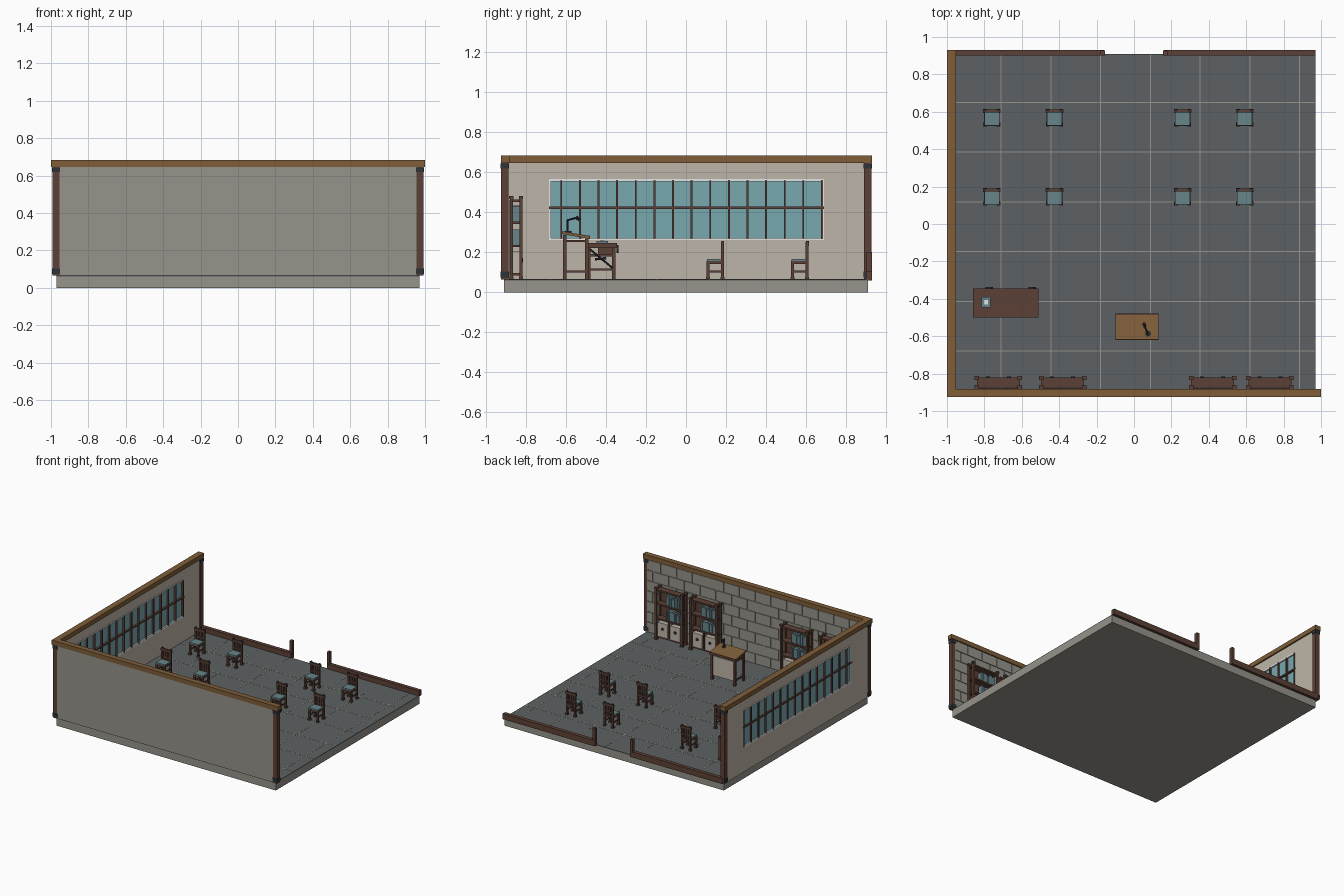
import bpy, bmesh, math, random
from mathutils import Vector, Matrix

if "Cube" in bpy.data.objects:
    bpy.data.objects.remove(bpy.data.objects["Cube"])

random.seed(3)


def lin(c):
    c /= 255
    return c / 12.92 if c <= 0.04045 else ((c + 0.055) / 1.055) ** 2.4


def material(name, r, g, b):
    m = bpy.data.materials.new(name)
    m.diffuse_color = (lin(r), lin(g), lin(b), 1)
    m.use_nodes = True
    m.node_tree.nodes["Principled BSDF"].inputs["Base Color"].default_value = m.diffuse_color
    return m


WOOD = material("dark red wood", 92, 64, 54)
TAN = material("tan wood", 126, 94, 57)
FLOOR = material("slate floor", 92, 97, 99)
STONE = material("grey stone", 150, 147, 138)
PLASTER = material("beige plaster", 190, 181, 168)
GLASS = material("window teal", 120, 168, 175)
CLOTH = material("muted teal", 103, 133, 137)
METAL = material("dark metal", 46, 52, 56)
WHITE = material("white trim", 236, 238, 238)


def add_box(bm, x0, x1, y0, y1, z0, z1):
    m = Matrix.Translation(((x0 + x1) / 2, (y0 + y1) / 2, (z0 + z1) / 2)) @ \
        Matrix.Diagonal((x1 - x0, y1 - y0, z1 - z0, 1))
    bmesh.ops.create_cube(bm, size=1, matrix=m)


def add_rod(bm, a, b, r, sides=8):
    a, b = Vector(a), Vector(b)
    d = b - a
    m = Matrix.Translation((a + b) / 2) @ d.to_track_quat('Z', 'Y').to_matrix().to_4x4()
    bmesh.ops.create_cone(bm, cap_ends=True, segments=sides, radius1=r, radius2=r,
                          depth=d.length, matrix=m)


def make(name, mat, boxes=(), rods=(), loc=(0, 0, 0)):
    bm = bmesh.new()
    for b in boxes:
        add_box(bm, *b)
    for r in rods:
        add_rod(bm, *r)
    me = bpy.data.meshes.new(name)
    bm.to_mesh(me)
    bm.free()
    me.materials.append(mat)
    ob = bpy.data.objects.new(name, me)
    ob.location = loc
    bpy.context.collection.objects.link(ob)
    return ob


def repeat(ob, places):
    for p in places:
        c = ob.copy()
        c.location = p
        bpy.context.collection.objects.link(c)


F = 0.065  # floor level

# base slab, floor and tile joints
make("base_slab", STONE, [(-.97, .97, -.908, .908, 0, .06)])
make("floor", FLOOR, [(-.97, .97, -.908, .908, .06, F)])
joints = [(-.71 + i * .266 - .0025, -.71 + i * .266 + .0025, -.9, .905, F, F + .001) for i in range(7)]
joints += [(-.96, .968, -.68 + i * .266 - .0025, -.68 + i * .266 + .0025, F, F + .001) for i in range(6)]
make("floor_joints", STONE, joints)

# front wall with stone blocks on its inner face
make("front_wall", STONE, [(-.97, .97, -.92, -.892, F, .65)])
blocks, rows, w = [], 7, .139
h = (.645 - F) / rows
for r in range(rows):
    for c in range(-1, 14):
        x0 = max(-.965, -.965 + (c + .5 * (r % 2)) * w)
        x1 = min(.968, -.965 + (c + 1 + .5 * (r % 2)) * w)
        if x1 - x0 > .02:
            blocks.append((x0 + .003, x1 - .003, -.893, -.886, F + r * h + .003, F + (r + 1) * h - .003))
make("wall_blocks", STONE, blocks)

# left wall around the window opening
Y0, Y1, Z0, Z1 = -.685, .69, .26, .565
X0, X1 = -.987, -.963
make("left_wall", PLASTER, [(X0, X1, -.9, .9, F, Z0), (X0, X1, -.9, .9, Z1, .65),
                            (X0, X1, -.9, Y0, Z0, Z1), (X0, X1, Y1, .9, Z0, Z1)])
t = .012
make("window_frame", WHITE, [(X0 - .002, X1 + .003, Y0, Y1, Z0, Z0 + t), (X0 - .002, X1 + .003, Y0, Y1, Z1 - t, Z1),
                             (X0 - .002, X1 + .003, Y0, Y0 + t, Z0 + t, Z1 - t),
                             (X0 - .002, X1 + .003, Y1 - t, Y1, Z0 + t, Z1 - t)])
make("window_glass", GLASS, [(-.979, -.971, Y0 + t, Y1 - t, Z0 + t, Z1 - t)])
bars = [(X0 - .003, X1 + .006, -.623 + i * .093 - .0045, -.623 + i * .093 + .0045, Z0 + .005, Z1 - .005)
        for i in range(15)]
bars.append((X0 - .004, X1 + .008, Y0, Y1, .417, .428))
make("window_bars", WOOD, bars)

# corner posts with metal bands, tan top beams
corners = [(-.973, -.905), (.973, -.905), (-.973, .908)]
make("corner_posts", WOOD, [(x - .018, x + .018, y - .018, y + .018, F, .65) for x, y in corners])
make("post_bands", METAL, [(x - .021, x + .021, y - .021, y + .021, a, b)
                           for x, y in corners for a, b in ((.075, .103), (.618, .643))])
make("top_beams", TAN, [(-1, 1, -.925, -.882, .646, .682), (-1, -.952, -.882, .93, .646, .682)])

# low back wall with gate posts
make("low_wall", WOOD, [(s * .16 if s > 0 else -.97, .97 if s > 0 else -.16, .9, .93, .06, .105) for s in (-1, 1)])
make("gate_posts", WOOD, [(s * .167 - .011, s * .167 + .011, .902, .928, .06, .2) for s in (-1, 1)])

# chairs
chair = [(sx * .036 - .007, sx * .036 + .007, -.042, -.028, F, .15) for sx in (-1, 1)]
chair += [(sx * .036 - .007, sx * .036 + .007, .03, .044, F, .25) for sx in (-1, 1)]
chair += [(sx * .036 - .01, sx * .036 + .01, y - .01, y + .01, F, F + .012) for sx in (-1, 1) for y in (-.035, .037)]
chair += [(sx * .036 - .004, sx * .036 + .004, -.03, .035, .1, .11) for sx in (-1, 1)]
chair += [(-.042, .042, -.042, .042, .142, .155), (-.047, .047, .03, .046, .232, .25), (-.036, .036, .033, .041, .18, .19)]
chair += [(x - .005, x + .005, .034, .04, .155, .235) for x in (-.017, 0, .017)]
places = [(x, y, 0) for x in (-.76, -.425, .26, .592) for y in (.567, .145)]
for ob in (make("chair_frame", WOOD, chair),
           make("chair_cushion", CLOTH, [(-.04, .04, -.041, .031, .155, .165)]),
           make("chair_knobs", METAL, [(x - .006, x + .006, .032, .046, .25, .257) for x in (-.036, .036)])):
    ob.location = places[0]
    repeat(ob, places[1:])

# bookshelves against the front wall
shelf = [(sx * .115 - .008, sx * .115 + .008, y - .008, y + .008, F, .475) for sx in (-1, 1) for y in (-.872, -.824)]
shelf += [(sx * .115 - .012, sx * .115 + .012, y - .011, y + .011, a, a + .014)
          for sx in (-1, 1) for y in (-.872, -.824) for a in (F, .466)]
shelf += [(-.115, .115, -.875, -.822, z, z + .012) for z in (.085, .225, .342, .452)]
shelf += [(-.115, .115, -.882, -.876, .085, .46)]
shelf += [(-.006, .006, -.83, -.82, .09, .23)]
books = []
for z in (.237, .354):
    x = -.1
    while x < .02:
        bw = random.uniform(.012, .02)
        books.append((x, x + bw - .002, -.868, -.825 - random.uniform(0, .008), z, z + random.uniform(.06, .08)))
        x += bw
boxes = [(-.1, -.012, -.87, -.822, .097, .205), (.012, .1, -.87, -.822, .097, .205)]
pulls = [((x, -.823, .16), (x, -.815, .16), .011) for x in (-.056, .056)]
spots = [(x, 0, 0) for x in (-.725, -.382, .42, .727)]
for ob in (make("bookshelf", WOOD, shelf), make("books", CLOTH, books),
           make("storage_boxes", PLASTER, boxes), make("box_pulls", METAL, rods=pulls)):
    ob.location = spots[0]
    repeat(ob, spots[1:])

# lectern: legs, rails, pale front panel and a sloped tan top
lx0, lx1, ly0, ly1 = -.085, .115, -.605, -.495
legs = [(x - .008, x + .008, y - .009, y + .009, F, .285 if y < -.55 else .27) for x in (lx0, lx1) for y in (ly0, ly1)]
legs += [(x - .005, x + .005, ly0, ly1, z, z + .012) for x in (lx0, lx1) for z in (.098, .25)]
legs += [(lx0, lx1, ly0 - .005, ly0 + .005, .245, .262)]
make("lectern_frame", WOOD, legs)
make("lectern_panel", PLASTER, [(lx0 + .008, lx1 - .008, ly1 - .004, ly1 + .004, .1, .255)])
top = make("lectern_top", TAN, [(-.115, .115, -.071, .071, -.007, .007)], loc=(.015, -.55, .286))
top.rotation_euler.x = math.radians(-10)
make("lectern_lip", WOOD, [(-.1, .13, -.486, -.479, .266, .284)])

# lectern lamp
make("desk_lamp", METAL, rods=[((.075, -.587, .293), (.075, -.587, .305), .016, 12),
                               ((.075, -.592, .3), (.075, -.592, .36), .005),
                               ((.075, -.592, .36), (.055, -.54, .374), .005),
                               ((.058, -.548, .376), (.053, -.532, .362), .009, 10)])

# workbench: rimmed top, drawer body, legs and rails
bx0, bx1, by0, by1 = -.86, -.51, -.5, -.345
bench = [(bx0, bx1, by0, by1, .222, .238),
         (bx0, bx1, by0, by0 + .02, .238, .246), (bx0, bx1, by1 - .02, by1, .238, .246),
         (bx0, bx0 + .025, by0 + .02, by1 - .02, .238, .246), (bx1 - .025, bx1, by0 + .02, by1 - .02, .238, .246),
         (bx0 + .03, bx1 - .03, by0 + .06, by1 - .02, .185, .222)]
bench += [(x - .009, x + .009, y - .009, y + .009, F, .222) for x in (bx0 + .02, bx1 - .02) for y in (by0 + .015, by1 - .015)]
bench += [(x - .006, x + .006, by0 + .015, by1 - .015, z, z + .012) for x in (bx0 + .02, bx1 - .02) for z in (.108, .178)]
bench += [(bx0 + .02, bx1 - .02, by0 + .01, by0 + .02, .108, .12)]
make("workbench", WOOD, bench)
braces = [((x, by0 + .02, .215), (x, by1 - .02, .12), .005) for x in (bx0 + .012, bx1 - .012)]
braces += [((x, -.455, .165), (x, -.4, .17), .006) for x in (bx0 + .012, bx1 - .012)]
braces += [((x, by1 - .003, .215), (x, by1 + .009, .215), .02, 12) for x in (-.775, -.545)]
make("bench_braces", METAL, rods=braces)
make("bench_book", CLOTH, [(-.815, -.767, -.447, -.39, .238, .256)])
make("book_label", WHITE, [(-.801, -.781, -.43, -.407, .256, .259)])
